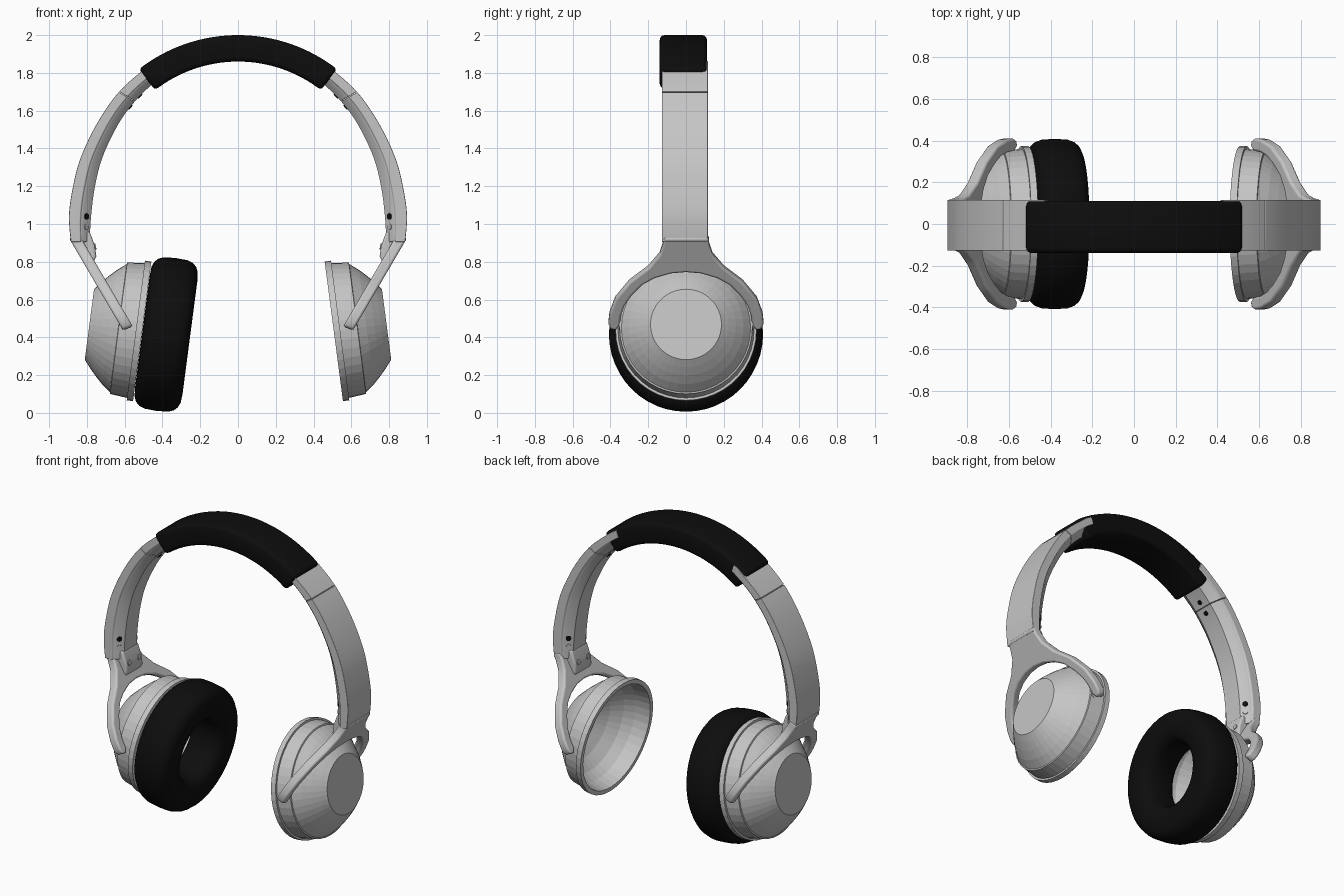
import bpy, bmesh, math
from mathutils import Vector

if "Cube" in bpy.data.objects:
    bpy.data.objects.remove(bpy.data.objects["Cube"])


def material(name, value):
    m = bpy.data.materials.new(name)
    m.use_nodes = True
    color = (value, value, value, 1)
    m.diffuse_color = color
    bsdf = m.node_tree.nodes["Principled BSDF"]
    bsdf.inputs["Base Color"].default_value = color
    bsdf.inputs["Roughness"].default_value = 0.7
    return m


GREY = material("light grey plastic", 0.56)
BLACK = material("black padding", 0.004)


def loft(name, rings, mat, loop=False, closed=True, caps=True, smooth=35, bevel=0):
    """Skin a list of point rings; loop joins the last ring to the first."""
    bm = bmesh.new()
    vs = [[bm.verts.new(p) for p in ring] for ring in rings]
    n = len(vs[0])
    for i in range(len(vs) if loop else len(vs) - 1):
        a, b = vs[i], vs[(i + 1) % len(vs)]
        for j in range(n if closed else n - 1):
            k = (j + 1) % n
            bm.faces.new((a[j], a[k], b[k], b[j]))
    if caps and not loop:
        bm.faces.new(vs[0])
        bm.faces.new(vs[-1])
    bmesh.ops.remove_doubles(bm, verts=bm.verts, dist=0.0001)
    bmesh.ops.recalc_face_normals(bm, faces=bm.faces)
    me = bpy.data.meshes.new(name)
    bm.to_mesh(me)
    bm.free()
    me.materials.append(mat)
    if smooth:
        me.shade_smooth()
        me.set_sharp_from_angle(angle=math.radians(smooth))
    ob = bpy.data.objects.new(name, me)
    bpy.context.collection.objects.link(ob)
    if bevel:
        mod = ob.modifiers.new("soft edges", "BEVEL")
        mod.width = bevel
        mod.segments = 3
        mod.limit_method = "ANGLE"
        mod.angle_limit = math.radians(50)
    return ob


def catmull(points, t):
    """Point on a smooth curve through the given points."""
    last = len(points) - 1
    i = min(int(t), last - 1)
    f = t - i
    p0, p1, p2, p3 = [Vector(points[max(0, min(last, i + d))]) for d in (-1, 0, 1, 2)]
    return 0.5 * (2 * p1 + (p2 - p0) * f + (2 * p0 - 5 * p1 + 4 * p2 - p3) * f ** 2
                  + (3 * p1 - p0 - 3 * p2 + p3) * f ** 3)


def section(outer, inner, shape, y0):
    """Cross-section ring: shape holds (y, share of thickness from the inside)."""
    ring = []
    for y, v in shape:
        p = inner.lerp(outer, v)
        ring.append((p.x, y0 + y, p.y))
    return ring


def lathe(name, profile, side, mat, count, closed, smooth):
    """Spin (depth, radius) around the tilted ear axis."""
    centre = Vector((0.524 * side, 0, 0.434))
    axis = Vector((0.991 * side, 0, 0.13))
    up = Vector((-0.13 * side, 0, 0.991))
    rings = []
    for i in range(count):
        a = math.tau * i / count
        out = up * math.cos(a) + Vector((0, math.sin(a), 0))
        rings.append([centre + axis * t + out * r for t, r in profile])
    return loft(name, rings, mat, loop=True, closed=closed, smooth=smooth)


def disc(name, pos, normal, radius, mat):
    n = Vector(normal).normalized()
    q = n.to_track_quat("Z", "Y")
    rings = []
    for h in (-0.008, 0.005):
        rings.append([Vector(pos) + n * h + q @ Vector((radius * math.cos(a), radius * math.sin(a), 0))
                      for a in [math.tau * i / 12 for i in range(12)]])
    loft(name, rings, mat)


# Headband cushion: arc with a rounded rectangular section
pad_shape = []
for cy, cv, start in ((0.1, 0.82, 0), (-0.1, 0.82, 90), (-0.1, 0.18, 180), (0.1, 0.18, 270)):
    for k in range(4):
        a = math.radians(start + 30 * k)
        pad_shape.append((cy + 0.025 * math.cos(a), cv + 0.18 * math.sin(a)))
pad_rings = []
for i in range(33):
    a = math.radians(-38 + 76 * i / 32)
    d = Vector((math.sin(a), math.cos(a)))
    c = Vector((0, 1.147))
    pad_rings.append(section(c + d * 0.853, c + d * 0.713, pad_shape, -0.014))
loft("headband_cushion", pad_rings, BLACK, smooth=50, bevel=0.02)

# Side arm outlines in the front plane, from the cushion down to the hinge
OUTER = [(0.43, 1.865), (0.49, 1.825), (0.63, 1.70), (0.745, 1.535), (0.835, 1.345),
         (0.877, 1.18), (0.895, 1.04), (0.885, 0.905)]
INNER = [(0.40, 1.78), (0.465, 1.73), (0.545, 1.65), (0.63, 1.535), (0.715, 1.36),
         (0.757, 1.20), (0.778, 1.04), (0.785, 0.905)]
ARM = [(0.122, 1), (0.122, 0.5), (0.112, 0.44), (0.108, 0.36), (0.065, 0), (-0.065, 0),
       (-0.108, 0.36), (-0.112, 0.44), (-0.122, 0.5), (-0.122, 1)]

# Yoke half outline (y, z), outside edge first, then the inside edge back up
YOKE = [(0.12, 0.925), (0.122, 0.89), (0.14, 0.835), (0.2, 0.765), (0.3, 0.69), (0.375, 0.6),
        (0.405, 0.52), (0.411, 0.47), (0.4, 0.44), (0.37, 0.435), (0.35, 0.46), (0.345, 0.51),
        (0.325, 0.565), (0.285, 0.62), (0.23, 0.675), (0.165, 0.71), (0.08, 0.735), (0, 0.742)]

# Ear cup: rim, side wall, dome, flat cap, then the hollow inside
CUP = [(-0.017, 0.345), (-0.017, 0.373), (0.017, 0.373), (0.017, 0.36), (0.109, 0.351),
       (0.111, 0.342), (0.158, 0.305), (0.2, 0.264), (0.235, 0.225), (0.265, 0.188), (0.265, 0),
       (0.245, 0), (0.245, 0.17), (0.2, 0.235), (0.14, 0.295), (0.08, 0.33), (-0.017, 0.345)]

# Hinge tab outline in the front plane
TAB = [(0.785, 0.96), (0.758, 0.885), (0.75, 0.83), (0.77, 0.785), (0.8, 0.8), (0.86, 0.91), (0.84, 0.96)]

for side, label in ((1, "left"), (-1, "right")):
    # Arm in two lengths with a fine seam between them
    for part, t0, t1 in (("arm_end", 0, 1.995), ("arm", 2.01, 7)):
        steps = 8 if part == "arm_end" else 24
        rings = []
        for i in range(steps + 1):
            t = t0 + (t1 - t0) * i / steps
            ring = section(catmull(OUTER, t), catmull(INNER, t), ARM, -0.006)
            rings.append([(x * side, y, z) for x, y, z in ring])
        loft(f"{label}_{part}", rings, GREY, smooth=25, bevel=0.003)

    # Forked yoke: a tilted plate holding the cup at both sides
    outline = YOKE + [(-y, z) for y, z in reversed(YOKE[:-1])]
    rings = []
    for depth in (0, 0.06):
        ring = []
        for y, z in outline:
            s = (0.912 - z) / 0.863
            ring.append(((0.887 - 0.505 * s - 0.863 * depth) * side, y, z + 0.505 * depth * 0.7))
        rings.append(ring)
    loft(f"{label}_yoke", rings, GREY, smooth=40, bevel=0.012)

    # Hinge tab inside the lower end of the arm
    rings = [[(x * side, y, z) for x, z in TAB] for y in (-0.09, 0.08)]
    loft(f"{label}_hinge_tab", rings, GREY, smooth=40, bevel=0.012)

    # Ear cup, and pivots that join it to the yoke
    lathe(f"{label}_ear_cup", CUP, side, GREY, 44, False, 0)
    for y in (-1, 1):
        disc(f"{label}_pivot", (0.605 * side, 0.349 * y, 0.465), (0, y, 0), 0.025, GREY)

    # Screws and holes on the inner slopes of the arm
    for y in (-1, 1):
        slope = (-0.7 * side, 0.7 * y, 0)
        disc(f"{label}_screw", (0.803 * side, 0.088 * y - 0.006, 1.04), slope, 0.017, BLACK)
        disc(f"{label}_rivet", (0.803 * side, 0.088 * y - 0.006, 0.985), slope, 0.016, GREY)
        disc(f"{label}_tab_rivet", (0.757 * side, 0.05 * y - 0.006, 0.88), (-side, 0, 0.2), 0.016, GREY)
    for t in (1.7, 2.3):
        p = catmull(INNER, t)
        disc(f"{label}_upper_screw", (p.x * side, -0.006, p.y), (-0.72 * side, 0, -0.69), 0.015, BLACK)

# Ear cushion, fitted to the right cup only
ring_profile = []
for i in range(20):
    a = math.tau * i / 20
    c, s = math.cos(a), math.sin(a)
    ring_profile.append((-0.145 + 0.127 * math.copysign(abs(c) ** 0.6, c),
                         0.3 + 0.108 * math.copysign(abs(s) ** 0.7, s)))
lathe("right_ear_cushion", ring_profile, -1, BLACK, 48, True, 80)
